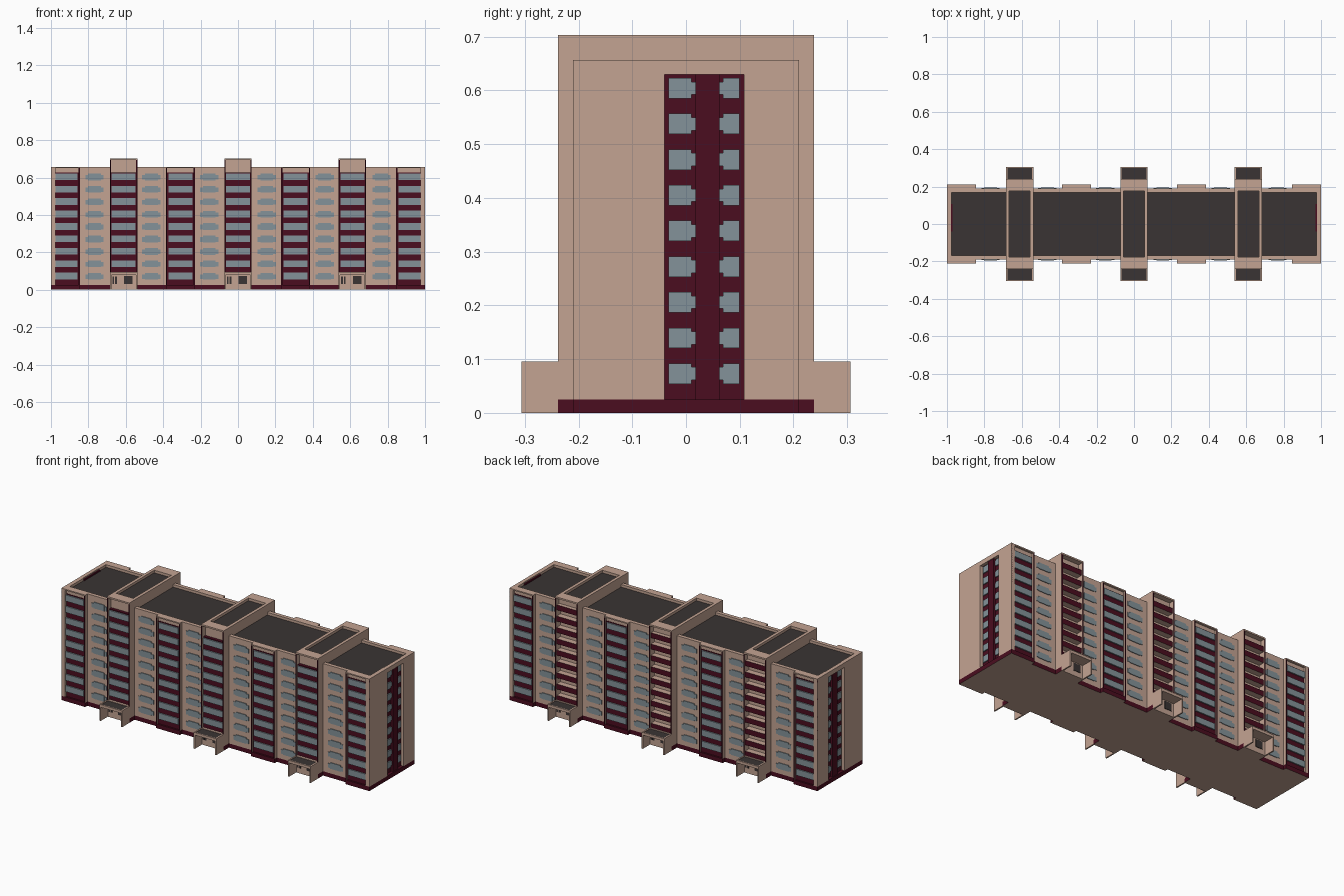
import bpy
import bmesh

if "Cube" in bpy.data.objects:
    bpy.data.objects.remove(bpy.data.objects["Cube"], do_unlink=True)


def material(name, rgb):
    m = bpy.data.materials.new(name)
    m.use_nodes = True
    m.diffuse_color = (*rgb, 1)
    m.node_tree.nodes["Principled BSDF"].inputs["Base Color"].default_value = (*rgb, 1)
    return m


BEIGE = material("beige plaster", (0.55, 0.37, 0.29))
MAROON = material("maroon paint", (0.07, 0.004, 0.014))
GLASS = material("grey blue glass", (0.23, 0.29, 0.32))
DARK = material("dark roofing", (0.042, 0.034, 0.033))


def part(name, boxes, mats, rule=None):
    """One object made of boxes (x0, x1, y0, y1, z0, z1); rule picks a face's material."""
    bm = bmesh.new()
    for x0, x1, y0, y1, z0, z1 in boxes:
        verts = bmesh.ops.create_cube(bm, size=1)["verts"]
        for v in verts:
            v.co = (x1 if v.co.x > 0 else x0, y1 if v.co.y > 0 else y0, z1 if v.co.z > 0 else z0)
    bm.normal_update()
    if rule:
        for f in bm.faces:
            f.material_index = rule(f.normal)
    me = bpy.data.meshes.new(name)
    bm.to_mesh(me)
    bm.free()
    for m in mats:
        me.materials.append(m)
    ob = bpy.data.objects.new(name, me)
    bpy.context.collection.objects.link(ob)
    return ob


def slab(side, x, half, ya, yb, z0, z1):
    """Box centred on x, between depths ya and yb on the front (-1) or back (1)."""
    lo, hi = sorted((side * ya, side * yb))
    return (x - half, x + half, lo, hi, z0, z1)


def frame(x0, x1, y, rim, z0, z1):
    """Four parapet boxes around a roof."""
    return [(x0, x1, -y, rim - y, z0, z1), (x0, x1, y - rim, y, z0, z1),
            (x0, x0 + rim, rim - y, y - rim, z0, z1), (x1 - rim, x1, rim - y, y - rim, z0, z1)]


ROWS = [0.073 + 0.0664 * i for i in range(9)]
BASE, TOP, TOWER_TOP = 0.025, 0.657, 0.703
BAYS = (-0.9225, -0.308, 0.308, 0.9225)
COLUMNS = (-0.767, -0.463, -0.154, 0.154, 0.463, 0.767)
TOWERS = (-0.612, 0, 0.612)
BAY_HALF, TOWER_HALF = 0.0775, 0.0735
FIN = 0.007


def edge_rule(n):
    return 1 if abs(n.y) > 0.5 else 0


# Plinth with a plain underside
plinth = [(-1, 1, -0.19, 0.19, 0, BASE)]
for s in (-1, 1):
    plinth += [slab(s, x, BAY_HALF, 0.19, 0.21, 0, BASE) for x in BAYS]
    plinth += [slab(s, x, TOWER_HALF, 0.19, 0.238, 0, BASE) for x in TOWERS]
part("plinth", plinth, [MAROON, BEIGE], lambda n: 1 if n.z < -0.5 else 0)

# Main block, roof and parapet
part("main_block", [(-0.975, 0.975, -0.19, 0.19, BASE, 0.63)], [BEIGE])
part("main_roof", [(-0.975, 0.975, -0.175, 0.175, 0.63, 0.642)], [DARK])
part("main_parapet", frame(-1, 1, 0.19, 0.022, 0.63, TOP), [BEIGE])

# End walls with a recessed window strip
ends, strips, end_glass = [], [], []
for s in (-1, 1):
    def end_box(a, b, y0, y1, z0, z1):
        lo, hi = sorted((s * a, s * b))
        return (lo, hi, y0, y1, z0, z1)
    ends += [end_box(0.975, 1, -0.21, -0.04, BASE, TOP), end_box(0.975, 1, 0.108, 0.21, BASE, TOP)]
    strips.append(end_box(0.97, 0.982, -0.04, 0.108, BASE, 0.65))
    strips.append(end_box(0.975, 0.995, 0.018, 0.062, BASE, 0.65))
    for z in ROWS:
        end_glass += [end_box(0.98, 0.988, -0.033, 0.01, z - 0.019, z + 0.019),
                      end_box(0.98, 0.987, 0.01, 0.018, z - 0.012, z + 0.012),
                      end_box(0.98, 0.988, 0.069, 0.1, z - 0.019, z + 0.019),
                      end_box(0.98, 0.987, 0.062, 0.069, z - 0.012, z + 0.012)]
part("end_walls", ends, [BEIGE])
part("end_strips", strips, [MAROON])
part("end_windows", end_glass, [GLASS])

# Bays: maroon wall, side fins, header, cap and windows
for s, label in ((-1, "front"), (1, "back")):
    wall, fins, heads, glass = [], [], [], []
    for x in BAYS:
        wall.append(slab(s, x, BAY_HALF - FIN, 0.185, 0.2, BASE, 0.628))
        heads.append(slab(s, x, BAY_HALF - FIN, 0.17, 0.198, 0.628, 0.65))
        heads.append(slab(s, x, BAY_HALF, 0.18, 0.21, 0.65, TOP))
        for e in (-1, 1):
            fins.append(slab(s, x + e * (BAY_HALF - FIN / 2), FIN / 2, 0.185, 0.21, BASE, 0.65))
        glass += [slab(s, x, 0.064, 0.198, 0.207, z - 0.018, z + 0.018) for z in ROWS]
    part(label + "_bay_walls", wall, [MAROON])
    part(label + "_bay_fins", fins, [BEIGE, MAROON], edge_rule)
    part(label + "_bay_headers", heads, [BEIGE])
    part(label + "_bay_windows", glass, [GLASS])

    # Stepped windows of the plain columns
    glass = []
    for x in COLUMNS:
        for z in ROWS:
            glass += [slab(s, x, 0.034, 0.188, 0.194, z - 0.019, z + 0.017),
                      slab(s, x, 0.049, 0.188, 0.193, z - 0.016, z + 0.009)]
    part(label + "_column_windows", glass, [GLASS])

# Stair towers
cores, roofs, rims = [], [], []
for x in TOWERS:
    cores.append((x - TOWER_HALF, x + TOWER_HALF, -0.195, 0.195, BASE, 0.68))
    roofs.append((x - 0.066, x + 0.066, -0.178, 0.178, 0.68, 0.688))
    rims += frame(x - TOWER_HALF, x + TOWER_HALF, 0.195, 0.018, 0.68, TOWER_TOP)
part("tower_cores", cores, [BEIGE])
part("tower_roofs", roofs, [DARK])
part("tower_parapets", rims, [BEIGE])

for s, label in ((-1, "front"), (1, "back")):
    fins, heads = [], []
    for x in TOWERS:
        heads.append(slab(s, x, TOWER_HALF - FIN, 0.19, 0.207, 0.628, 0.694))
        heads.append(slab(s, x, TOWER_HALF, 0.195, 0.238, 0.694, TOWER_TOP))
        for e in (-1, 1):
            fins.append(slab(s, x + e * (TOWER_HALF - FIN / 2), FIN / 2, 0.195, 0.238, BASE, 0.694))
    part(label + "_tower_fins", fins, [BEIGE, MAROON], edge_rule)
    part(label + "_tower_headers", heads, [BEIGE])

# Glazed front of the towers
part("front_tower_walls",
     [slab(-1, x, TOWER_HALF - FIN, 0.19, 0.225, BASE, 0.628) for x in TOWERS], [MAROON])
part("front_tower_windows",
     [slab(-1, x, 0.064, 0.223, 0.232, z - 0.018, z + 0.018) for x in TOWERS for z in ROWS[1:]], [GLASS])

# Open balconies on the back of the towers
balconies = []
for x in TOWERS:
    for z in ROWS:
        balconies.append(slab(1, x, TOWER_HALF - FIN, 0.19, 0.23, z + 0.018, z + 0.0484))
part("back_balconies", balconies, [BEIGE, MAROON], edge_rule)

# Entrance porches: side walls, door wall, canopy, door and window
for s, label in ((-1, "front"), (1, "back")):
    walls, canopy, dark = [], [], []
    for x in TOWERS:
        for e in (-1, 1):
            walls.append(slab(s, x + e * (TOWER_HALF - 0.004), 0.004, 0.235, 0.306, 0, 0.096))
        walls.append(slab(s, x, TOWER_HALF - 0.008, 0.195, 0.24, 0, 0.096))
        walls.append(slab(s, x, TOWER_HALF - 0.008, 0.24, 0.306, 0.08, 0.09))
        walls.append(slab(s, x, TOWER_HALF - 0.008, 0.3, 0.306, 0.09, 0.096))
        canopy.append(slab(s, x, TOWER_HALF - 0.008, 0.24, 0.3, 0.09, 0.093))
        dark.append(slab(s, x - s * 0.026, 0.023, 0.238, 0.243, 0.03, 0.074))
        for dx in (0.041, 0.055):
            dark.append(slab(s, x + s * dx, 0.005, 0.238, 0.243, 0.032, 0.07))
    part(label + "_porch_walls", walls, [BEIGE])
    part(label + "_porch_canopies", canopy, [DARK])
    part(label + "_porch_doors", dark, [DARK])
